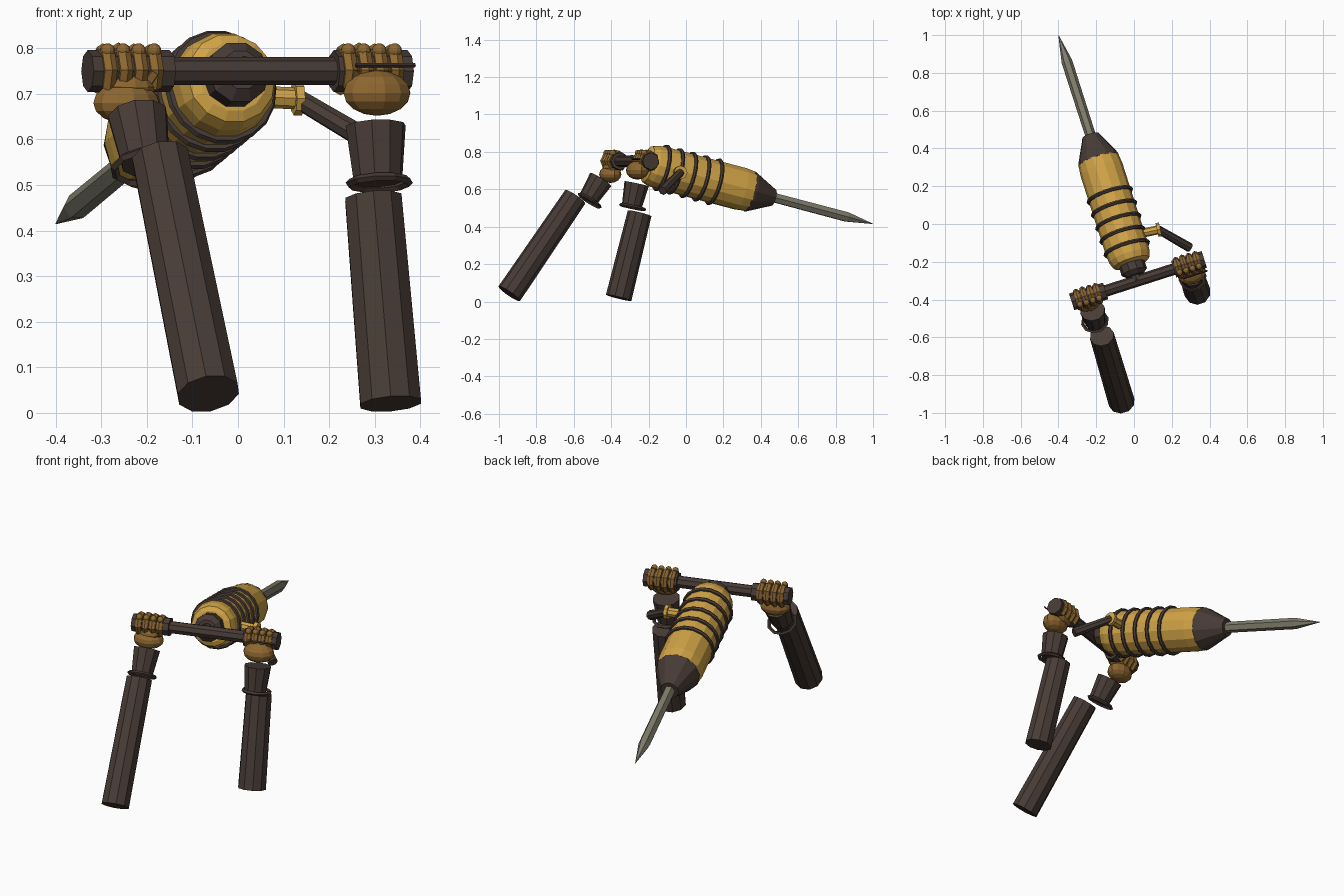
import bpy, bmesh, math
from mathutils import Vector, Matrix

if "Cube" in bpy.data.objects:
    bpy.data.objects.remove(bpy.data.objects["Cube"])


def mat(name, col):
    m = bpy.data.materials.new(name)
    m.diffuse_color = (*col, 1)
    m.use_nodes = True
    m.node_tree.nodes["Principled BSDF"].inputs["Base Color"].default_value = m.diffuse_color
    return m


DARK = mat("dark brown", (0.064, 0.044, 0.036))
YELLOW = mat("yellow", (0.64, 0.37, 0.062))
SKIN = mat("glove brown", (0.27, 0.135, 0.03))
STEEL = mat("steel grey", (0.215, 0.205, 0.15))


def frame(origin, direction, up=(0, 0, 1)):
    """Matrix whose local z runs along direction and local y leans to up."""
    z = Vector(direction).normalized()
    x = Vector(up).cross(z).normalized()
    m = Matrix((x, z.cross(x), z)).transposed().to_4x4()
    m.translation = Vector(origin)
    return m


def finish(name, bm, material, matrix):
    bmesh.ops.recalc_face_normals(bm, faces=bm.faces)
    me = bpy.data.meshes.new(name)
    bm.to_mesh(me)
    bm.free()
    me.materials.append(material)
    ob = bpy.data.objects.new(name, me)
    ob.matrix_world = matrix
    bpy.context.collection.objects.link(ob)
    return ob


def lathe(name, profile, sides, material, matrix, turn=0.0):
    """Closed solid from (radius, height) pairs, capped at both ends."""
    bm = bmesh.new()
    rings = []
    for r, h in profile:
        rings.append([bm.verts.new((r * math.cos(a), r * math.sin(a), h))
                      for a in (turn + 2 * math.pi * i / sides for i in range(sides))])
    for a, b in zip(rings, rings[1:]):
        for i in range(sides):
            j = (i + 1) % sides
            bm.faces.new((a[i], a[j], b[j], b[i]))
    bm.faces.new(rings[0][::-1])
    bm.faces.new(rings[-1])
    return finish(name, bm, material, matrix)


def rod(name, a, b, ra, rb, sides, material):
    a, b = Vector(a), Vector(b)
    return lathe(name, [(ra, 0), (rb, (b - a).length)], sides, material, frame(a, b - a))


def arc(name, R, r, material, matrix, start=0.0, sweep=360.0, n=14, sides=6):
    """Torus or, with a smaller sweep, a curled tube with capped ends."""
    full = sweep >= 360
    bm = bmesh.new()
    rings = []
    for i in range(n if full else n + 1):
        t = math.radians(start + sweep * i / n)
        rings.append([bm.verts.new(((R + r * math.cos(p)) * math.cos(t),
                                    (R + r * math.cos(p)) * math.sin(t), r * math.sin(p)))
                      for p in (2 * math.pi * k / sides for k in range(sides))])
    for a, b in zip(rings, rings[1:] + (rings[:1] if full else [])):
        for k in range(sides):
            l = (k + 1) % sides
            bm.faces.new((a[k], a[l], b[l], b[k]))
    if not full:
        bm.faces.new(rings[0])
        bm.faces.new(rings[-1])
    return finish(name, bm, material, matrix)


def blob(name, center, size, material, turn=0.0):
    bm = bmesh.new()
    bmesh.ops.create_uvsphere(bm, u_segments=12, v_segments=8, radius=1)
    bmesh.ops.scale(bm, vec=size, verts=bm.verts)
    return finish(name, bm, material,
                  Matrix.Translation(center) @ Matrix.Rotation(turn, 4, 'Z'))


# Tool axis, running forward and down to the chisel tip
TIP = Vector((-0.40, 1.0, 0.415))
SLOPE = Vector((-0.32, 1.0, -0.265))
LEN = SLOPE.length


def on_axis(y):
    return TIP + SLOPE * (y - 1.0)


def along(pairs):
    return [(r, y * LEN) for r, y in pairs]


BASE = frame(on_axis(0), SLOPE)

# Drill: chisel, nose, body, rear stub
lathe("chisel", along([(0.028, 0.44), (0.029, 0.86), (0.001, 1.0)]), 6, STEEL, BASE)
lathe("nose", along([(0.112, 0.335), (0.108, 0.35), (0.052, 0.455), (0.046, 0.468)]), 12, DARK, BASE)
lathe("body", along([(0.078, -0.215), (0.1, -0.205), (0.112, -0.175), (0.116, -0.13),
                     (0.116, 0.29), (0.11, 0.338)]), 14, YELLOW, BASE)
lathe("rear_stub", along([(0.07, -0.19), (0.07, -0.255), (0.045, -0.275)][::-1]), 10, DARK, BASE)
rod("handle_neck", on_axis(-0.22), on_axis(-0.3), 0.035, 0.025, 8, DARK)

# Rubber rings around the body
for y in (-0.13, -0.06, 0.01, 0.08, 0.15):
    arc("body_ring", 0.118, 0.011, DARK, frame(on_axis(y), SLOPE), n=18)

# Crossbar with thicker grips
BAR = Vector((0.02, -0.3, 0.75))
BAR_DIR = Vector((1, 0.32, 0))


def on_bar(x):
    return BAR + BAR_DIR * (x - BAR.x)


rod("crossbar", on_bar(-0.2), on_bar(0.28), 0.031, 0.031, 8, DARK)
rod("left_grip", on_bar(-0.33), on_bar(-0.15), 0.046, 0.046, 8, DARK)
rod("right_grip", on_bar(0.21), on_bar(0.372), 0.046, 0.046, 8, DARK)
front = Vector((0.3, -0.95, 0)).normalized()
rod("trigger_lever", on_bar(0.24) + front * 0.062 + Vector((0, 0, 0.013)),
    on_bar(0.37) + front * 0.062 + Vector((0, 0, 0.013)), 0.005, 0.005, 4, DARK)

# Side inlet with flange and hose pipe
inlet = Vector((0.13, -0.03, 0.69))
rod("inlet", on_axis(-0.07), inlet, 0.024, 0.024, 8, YELLOW)
rod("inlet_flange", inlet - Vector((0.008, 0.002, 0)), inlet + Vector((0.01, 0.002, 0)), 0.037, 0.037, 8, YELLOW)
rod("hose_pipe", inlet, (0.295, -0.125, 0.592), 0.022, 0.025, 8, DARK)

# Hands: palm below the grip, four fingers and a thumb wrapped around it
TURN = math.atan(0.32)
for side, x0, palm, size in (
        ("left", -0.243, (-0.245, -0.405, 0.68), (0.076, 0.058, 0.046)),
        ("right", 0.285, (0.305, -0.26, 0.702), (0.077, 0.06, 0.05))):
    blob(side + "_palm", palm, size, SKIN, TURN)
    blob(side + "_hand_back", on_bar(x0) + Vector((0, 0, -0.035)) + front * 0.015,
         (0.062, 0.045, 0.03), SKIN, TURN)
    for i in range(4):
        p = on_bar(x0 + (i - 1.5) * 0.034)
        arc(side + "_finger", 0.047 - 0.002 * abs(i - 1), 0.0165, SKIN, frame(p, BAR_DIR),
            start=-60, sweep=285, n=6)
        # Knuckle bump on top of each finger
        blob(side + "_knuckle", p + Vector((0, 0, 0.045)) + front * 0.026,
             (0.016, 0.018, 0.016), SKIN, TURN)
    s = 1 if side == "left" else -1
    rod(side + "_thumb", Vector(palm) + Vector((s * 0.03, 0.02, 0.02)),
        on_bar(x0 + s * 0.05) + front * 0.045, 0.018, 0.014, 6, SKIN)

# Arms: flared cuff, wrist ring, long sleeve
for side, top, low, ring, s0, s1 in (
        ("left", (-0.22, -0.456, 0.652), (-0.203, -0.522, 0.548), (-0.207, -0.515, 0.54),
         (-0.17, -0.592, 0.56), (-0.065, -0.945, 0.042)),
        ("right", (0.302, -0.264, 0.63), (0.307, -0.29, 0.507), (0.31, -0.285, 0.505),
         (0.297, -0.248, 0.472), (0.335, -0.36, 0.02))):
    rod(side + "_cuff", top, low, 0.067, 0.054, 10, DARK)
    axis = Vector(low) - Vector(top)
    arc(side + "_wrist_ring", 0.066, 0.009, DARK, frame(ring, axis), n=10, sides=4)
    rod(side + "_sleeve", s0, s1, 0.065, 0.07, 10, DARK)
